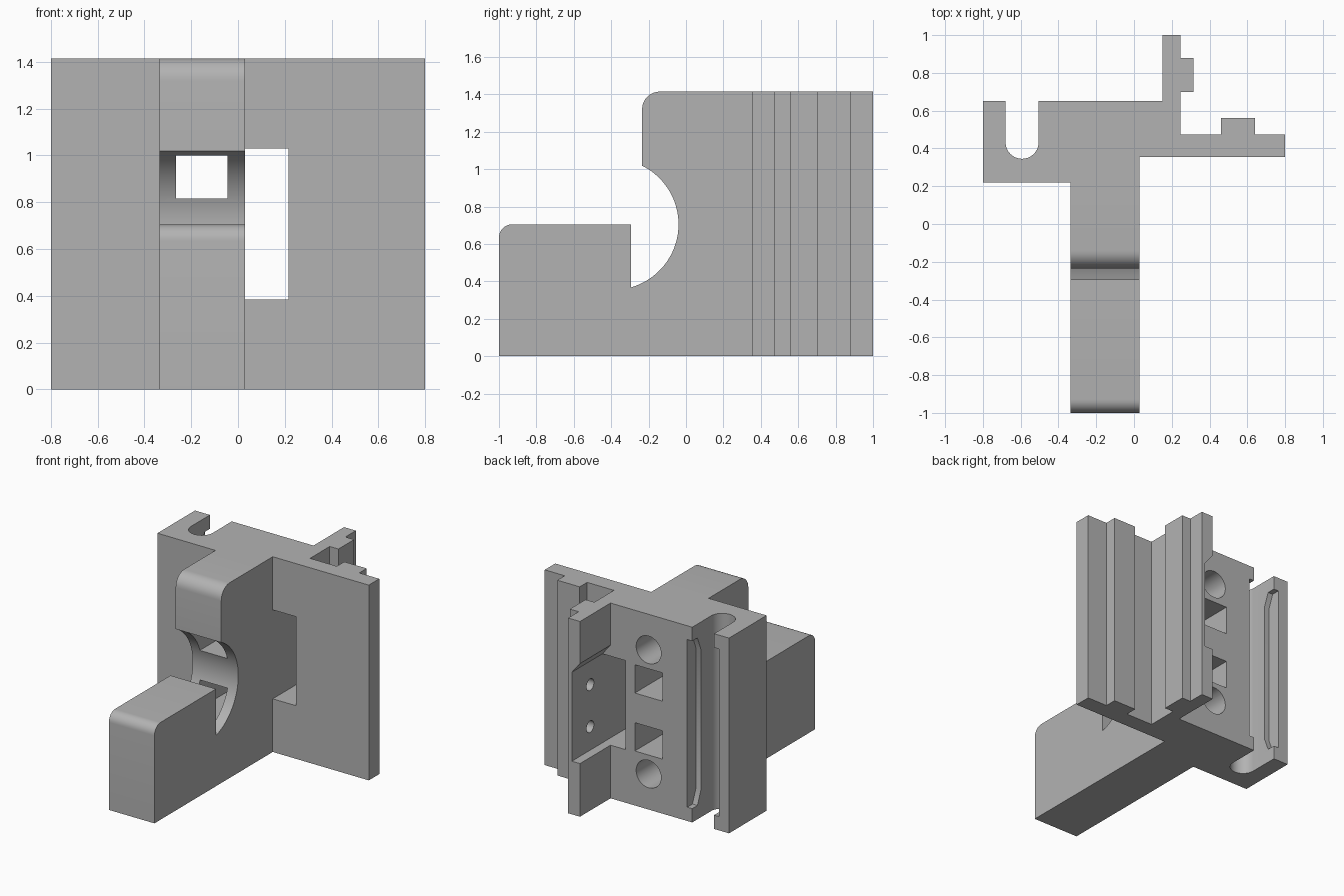
import bpy, bmesh, math
from mathutils import Vector

if "Cube" in bpy.data.objects:
    bpy.data.objects.remove(bpy.data.objects["Cube"])

H = 1.415          # overall height
MID = H / 2        # mirror level of the holes

grey = bpy.data.materials.new("plain grey")
grey.use_nodes = True
grey.diffuse_color = (0.45, 0.45, 0.45, 1)
grey.node_tree.nodes["Principled BSDF"].inputs["Base Color"].default_value = (0.45, 0.45, 0.45, 1)


def prism(name, points, axis, low, high):
    """Extrude a flat outline along one axis; points hold the other two in order."""
    def place(p, d):
        return {"x": (d, p[0], p[1]), "y": (p[0], d, p[1]), "z": (p[0], p[1], d)}[axis]
    bm = bmesh.new()
    face = bm.faces.new([bm.verts.new(place(p, low)) for p in points])
    ext = bmesh.ops.extrude_face_region(bm, geom=[face])
    move = Vector(place((0, 0), high - low))
    bmesh.ops.translate(bm, vec=move, verts=[v for v in ext["geom"] if isinstance(v, bmesh.types.BMVert)])
    bmesh.ops.recalc_face_normals(bm, faces=bm.faces)
    mesh = bpy.data.meshes.new(name)
    bm.to_mesh(mesh)
    bm.free()
    obj = bpy.data.objects.new(name, mesh)
    mesh.materials.append(grey)
    bpy.context.collection.objects.link(obj)
    return obj


def arc(cx, cy, r, start, end, steps=16):
    angles = [math.radians(start + (end - start) * i / steps) for i in range(steps + 1)]
    return [(cx + r * math.cos(a), cy + r * math.sin(a)) for a in angles]


def rect(a0, a1, b0, b1):
    return [(a0, b0), (a1, b0), (a1, b1), (a0, b1)]


def combine(target, other, operation):
    """Apply one boolean and drop the helper."""
    other.hide_render = True
    mod = target.modifiers.new("join", "BOOLEAN")
    mod.object, mod.operation, mod.solver = other, operation, "EXACT"
    bpy.context.view_layer.objects.active = target
    bpy.ops.object.modifier_apply(modifier=mod.name)
    bpy.data.objects.remove(other)


# Upright block with round-ended slot, back fin and side wing
plan = [(-0.8, 0.65), (-0.8, 0.22), (0.03, 0.22), (0.03, 0.355), (0.8, 0.355), (0.8, 0.475),
        (0.64, 0.475), (0.64, 0.56), (0.46, 0.56), (0.46, 0.475), (0.245, 0.475),
        (0.245, 0.7), (0.315, 0.7), (0.315, 0.88), (0.245, 0.88), (0.245, 1), (0.15, 1),
        (0.15, 0.65), (-0.505, 0.65)]
plan += arc(-0.5925, 0.4325, 0.0875, 0, -180)
plan += [(-0.68, 0.65)]
body = prism("bracket_body", plan, "z", 0, H)

# Front arm with the round cradle
side = [(0.4, 0), (-1, 0)]
side += arc(-0.93, 0.635, 0.07, 180, 90, 8)
side += [(-0.295, 0.705)]
side += arc(-0.39, 0.705, 0.35, -74, 64, 40)
side += arc(-0.14, H - 0.095, 0.095, 180, 90, 8)
side += [(0.4, H)]
combine(body, prism("front_arm", side, "x", -0.335, 0.03), "UNION")

# Tall window through the wing and fin, with a sloped roof in the fin
combine(body, prism("window", rect(0.03, 0.215, 0.385, 1.03), "y", 0.3, 1.1), "DIFFERENCE")
roof = [(0.1, 0.9), (0.215, 0.9), (0.215, 1.03), (0.15, 1.11), (0.1, 1.11)]
combine(body, prism("window_roof", roof, "y", 0.65, 1.1), "DIFFERENCE")

# Mirrored pairs of holes: square passages, round sockets, small fin sockets
for s in (-1, 1):
    z = MID + s * 0.21
    combine(body, prism("square_hole", rect(-0.265, -0.045, z - 0.1025, z + 0.1025),
                        "y", -0.2, 0.8), "DIFFERENCE")
    combine(body, prism("round_hole", arc(-0.155, MID + s * 0.45, 0.1, 0, 348.75, 31),
                        "y", 0.2, 0.8), "DIFFERENCE")
    combine(body, prism("fin_hole", arc(0.79, MID + s * 0.152, 0.042, 0, 345, 23),
                        "x", 0.18, 0.29), "DIFFERENCE")

# Widened mouth of the slot between its end lips
mouth = [(0.7, 0.1), (0.7, H - 0.1), (0.59, H - 0.1), (0.55, H - 0.2), (0.55, 0.2), (0.59, 0.1)]
combine(body, prism("slot_mouth", mouth, "x", -0.72, -0.465), "DIFFERENCE")

# Crisp edges, smooth curves
bpy.ops.object.select_all(action="DESELECT")
body.select_set(True)
bpy.context.view_layer.objects.active = body
bpy.ops.object.shade_smooth_by_angle(angle=math.radians(25))
